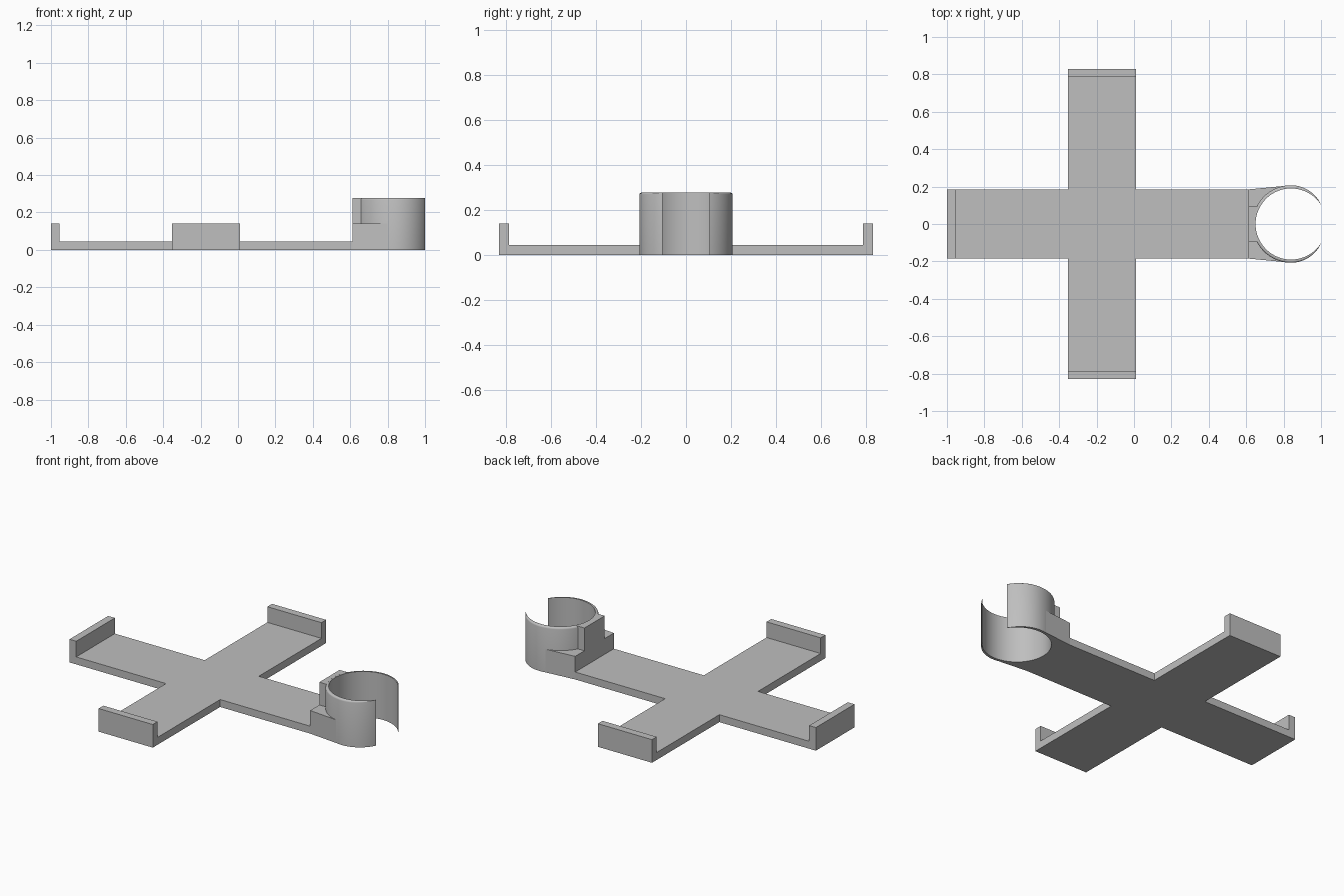
import bpy, bmesh, math

if "Cube" in bpy.data.objects:
    bpy.data.objects.remove(bpy.data.objects["Cube"])

grey = bpy.data.materials.new("light grey")
grey.diffuse_color = (0.52, 0.52, 0.52, 1)
grey.use_nodes = True
grey.node_tree.nodes["Principled BSDF"].inputs["Base Color"].default_value = grey.diffuse_color

CX, R_IN, R_OUT, TOP = 0.84, 0.19, 0.207, 0.278   # cup ring centre, radii, height
STEP = 0.14                                       # height of lips and shelf


def finish(bm, name):
    bmesh.ops.recalc_face_normals(bm, faces=bm.faces)
    mesh = bpy.data.meshes.new(name)
    bm.to_mesh(mesh)
    bm.free()
    mesh.materials.append(grey)
    obj = bpy.data.objects.new(name, mesh)
    bpy.context.collection.objects.link(obj)
    return obj


def prism(name, outline, z0, z1):
    bm = bmesh.new()
    face = bm.faces.new([bm.verts.new((x, y, z0)) for x, y in outline])
    new = bmesh.ops.extrude_face_region(bm, geom=[face])["geom"]
    verts = [v for v in new if isinstance(v, bmesh.types.BMVert)]
    bmesh.ops.translate(bm, vec=(0, 0, z1 - z0), verts=verts)
    return finish(bm, name)


def box(name, x0, x1, y0, y1, z0, z1):
    return prism(name, [(x0, y0), (x1, y0), (x1, y1), (x0, y1)], z0, z1)


def arc(r, a0, a1, n):
    return [(CX + r * math.cos(a0 + (a1 - a0) * i / n),
             r * math.sin(a0 + (a1 - a0) * i / n)) for i in range(n + 1)]


# Cross-shaped base plate
W, L, XA, XB, XE = 0.185, 0.83, -0.353, 0.01, 0.613
prism("base_plate", [(-1, -W), (XA, -W), (XA, -L), (XB, -L), (XB, -W), (XE, -W),
                     (XE, W), (XB, W), (XB, L), (XA, L), (XA, W), (-1, W)], 0, 0.045)

# Raised lips on three arm ends
box("left_lip", -1, -0.955, -W, W, 0.045, STEP)
box("front_lip", XA, XB, -L, -L + 0.045, 0.045, STEP)
box("back_lip", XA, XB, L - 0.045, L, 0.045, STEP)

# Shelf joining the plate to the ring, and the taller block on it
a = math.radians(101)
prism("ring_shelf", [(XE, W), (XE, -W), (0.80, -0.203)]
      + arc(0.198, 2 * math.pi - a, a, 32) + [(0.80, 0.203)], 0, STEP)
b = math.pi - math.asin(0.097 / 0.198)
prism("ring_block", [(XE, 0.097), (XE, -0.097)]
      + arc(0.198, 2 * math.pi - b, b, 16), STEP, TOP)

# Open clip ring, tapering to thin tips, with a rounded top outer rim
bm = bmesh.new()
tip, n, rows = math.radians(33.3), 96, []
for i in range(n + 1):
    ang = tip + (2 * math.pi - 2 * tip) * i / n
    from_tip = min(ang, 2 * math.pi - ang) - tip
    t = min(1, from_tip / math.radians(57))
    thick = 0.001 + (R_OUT - R_IN - 0.001) * math.sin(t * math.pi / 2)
    ro, c = R_IN + thick, 0.6 * thick
    section = [(R_IN, 0), (ro, 0)]
    section += [(ro - c + c * math.cos(k * math.pi / 6),
                 TOP - c + c * math.sin(k * math.pi / 6)) for k in range(4)]
    section.append((R_IN, TOP))
    rows.append([bm.verts.new((CX + r * math.cos(ang), r * math.sin(ang), z))
                 for r, z in section])
for p, q in zip(rows, rows[1:]):
    for k in range(len(p)):
        j = (k + 1) % len(p)
        bm.faces.new((p[k], p[j], q[j], q[k]))
bm.faces.new(rows[0])
bm.faces.new(rows[-1])
ring = finish(bm, "clip_ring")
bpy.context.view_layer.objects.active = ring
ring.select_set(True)
bpy.ops.object.shade_smooth_by_angle(angle=math.radians(35))
